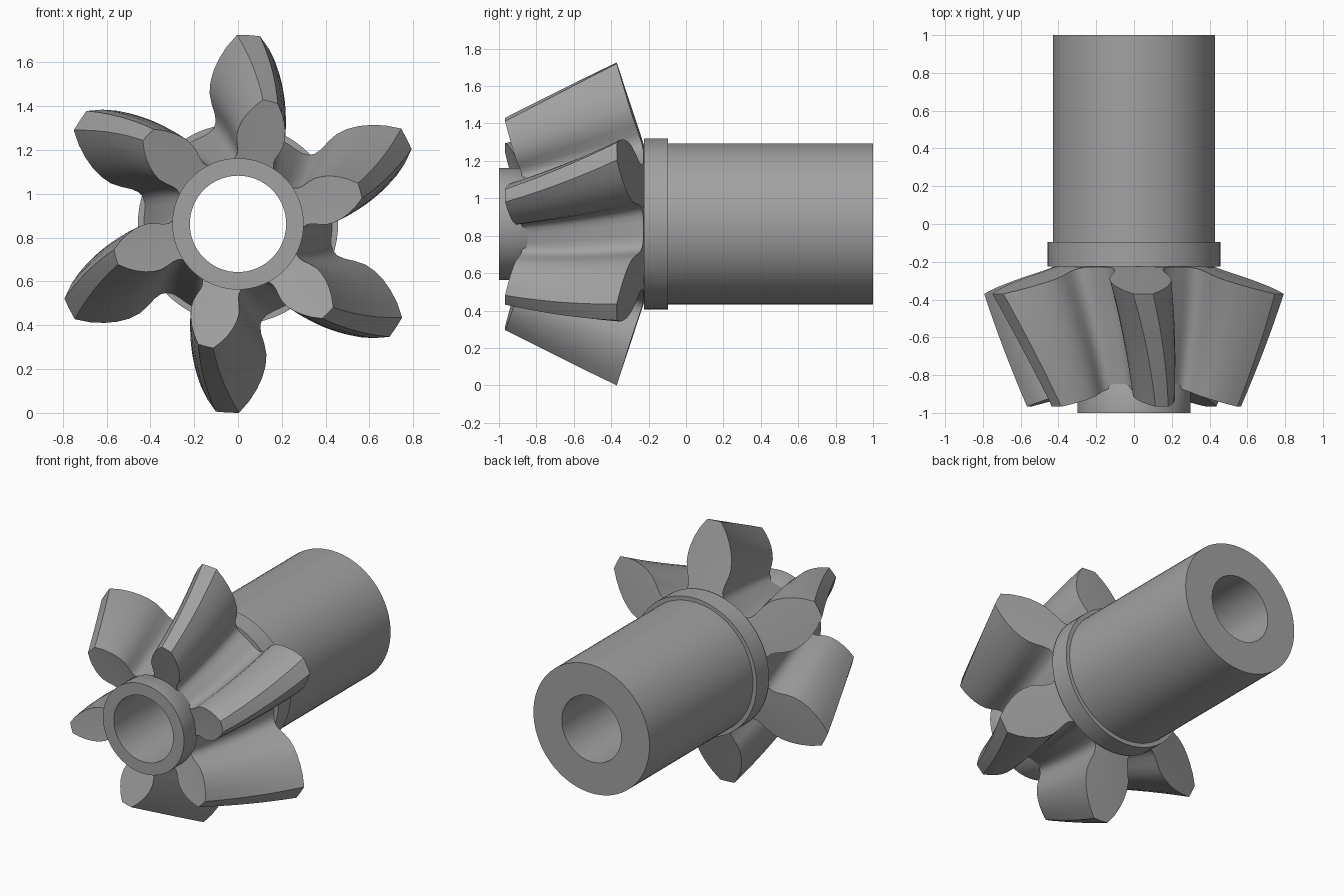
import bpy, bmesh, math
from math import sin, cos, radians

cube = bpy.data.objects.get("Cube")
if cube:
    bpy.data.objects.remove(cube)

AXIS_Z = 0.863      # height of the shaft axis
TEETH = 6
APEX = -2.18        # y of the common cone apex
TIP_R, TIP_Y = 0.863, -0.37
CONE = 0.33         # slope of the tooth end faces
SMALL = 0.67        # scale of the front section
LEAN, TWIST = 3.2, 11.6
BORE_R = 0.24
STEPS = 14

# Half tooth at the large end: radius, half angle in degrees
HALF_TOOTH = [(0.43, 30), (0.43, 25), (0.436, 20.5), (0.45, 17.5), (0.475, 15.6),
              (0.51, 15.1), (0.56, 15.6), (0.61, 15.5), (0.66, 14.2), (0.71, 12.2),
              (0.76, 9.7), (0.81, 6.9), (TIP_R, 3.5)]

steel = bpy.data.materials.new("steel grey")
steel.use_nodes = True
COLOUR = (0.36, 0.36, 0.36, 1)
steel.diffuse_color = COLOUR
steel.node_tree.nodes["Principled BSDF"].inputs["Base Color"].default_value = COLOUR


def finish(bm, name, angle):
    bmesh.ops.remove_doubles(bm, verts=bm.verts, dist=0.0005)
    bmesh.ops.recalc_face_normals(bm, faces=bm.faces)
    mesh = bpy.data.meshes.new(name)
    bm.to_mesh(mesh)
    bm.free()
    mesh.materials.append(steel)
    obj = bpy.data.objects.new(name, mesh)
    bpy.context.collection.objects.link(obj)
    bpy.ops.object.select_all(action='DESELECT')
    obj.select_set(True)
    bpy.context.view_layer.objects.active = obj
    bpy.ops.object.shade_smooth_by_angle(angle=radians(angle))


def lathe(name, profile, segments=72):
    """Revolve a closed (radius, y) profile about the shaft axis."""
    bm = bmesh.new()
    rings = []
    for i in range(segments):
        a = math.tau * i / segments
        rings.append([bm.verts.new((r * sin(a), y, AXIS_Z + r * cos(a))) for r, y in profile])
    n = len(profile)
    for i, ring in enumerate(rings):
        nxt = rings[(i + 1) % segments]
        for j in range(n):
            k = (j + 1) % n
            bm.faces.new((ring[j], ring[k], nxt[k], nxt[j]))
    finish(bm, name, 30)


def gear_point(s, r, angle):
    """Point of the tooth section scaled by s towards the cone apex, with spiral."""
    y = TIP_Y + (TIP_R - r) * CONE
    a = radians(angle + LEAN + TWIST * (1 - s) / (1 - SMALL))
    return (r * s * sin(a), APEX + (y - APEX) * s, AXIS_Z + r * s * cos(a))


def strip(bm, row_a, row_b):
    """Bridge two equal rows of points with quads."""
    for i in range(len(row_a) - 1):
        corners = (row_a[i], row_a[i + 1], row_b[i + 1], row_b[i])
        bm.faces.new([bm.verts.new(c) for c in corners])


def spiral_gear():
    bm = bmesh.new()
    outline = [(r, -a) for r, a in HALF_TOOTH] + [(TIP_R, 0)] + HALF_TOOTH[::-1]
    bore = [(BORE_R / SMALL, a) for a in (-30, 0, 30)]
    scales = [1 + (SMALL - 1) * i / STEPS for i in range(STEPS + 1)]
    for t in range(TEETH):
        turn = 360 * t / TEETH

        def row(s, points):
            return [gear_point(s, r, a + turn) for r, a in points]

        # Flanks, tip and root, then the hidden inner wall
        for s0, s1 in zip(scales, scales[1:]):
            strip(bm, row(s0, outline), row(s1, outline))
            strip(bm, row(s0, bore), row(s1, bore))
        # Conical end faces
        for s in (1, SMALL):
            rows = [bore] + [[(r, -a), (r, 0), (r, a)] for r, a in HALF_TOOTH]
            for low, high in zip(rows, rows[1:]):
                strip(bm, row(s, low), row(s, high))
    finish(bm, "spiral_bevel_teeth", 28)


# Bored shaft with front hub and collar
lathe("shaft", [(0.22, -1), (0.30, -1), (0.30, -0.86), (0.27, -0.8), (0.27, -0.3),
                (0.40, -0.225), (0.457, -0.225), (0.457, -0.095), (0.43, -0.095),
                (0.43, 1), (0.22, 1)])
spiral_gear()
